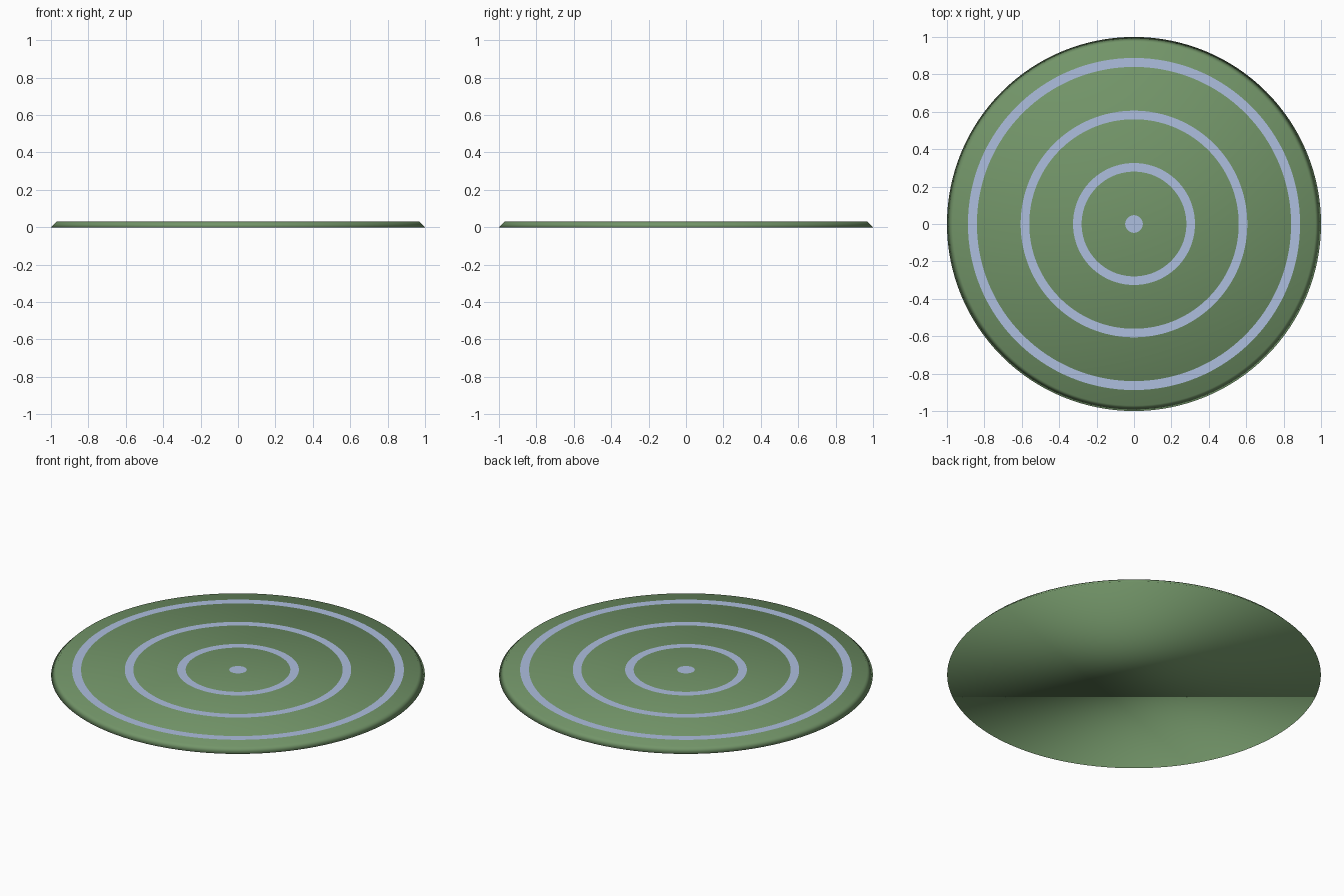
import bpy
import bmesh
from math import cos, sin, tau

if "Cube" in bpy.data.objects:
    bpy.data.objects.remove(bpy.data.objects["Cube"])

SIDES = 128
HEIGHT = 0.03


def material(name, rgb):
    mat = bpy.data.materials.new(name)
    mat.diffuse_color = (*rgb, 1)
    mat.use_nodes = True
    mat.node_tree.nodes["Principled BSDF"].inputs["Base Color"].default_value = mat.diffuse_color
    return mat


def add_object(name, bm, mat, smooth=False):
    mesh = bpy.data.meshes.new(name)
    for face in bm.faces:
        face.smooth = smooth
    bm.to_mesh(mesh)
    bm.free()
    mesh.materials.append(mat)
    obj = bpy.data.objects.new(name, mesh)
    bpy.context.collection.objects.link(obj)
    return obj


def circle(bm, radius, z):
    return [bm.verts.new((radius * cos(tau * i / SIDES), radius * sin(tau * i / SIDES), z))
            for i in range(SIDES)]


def bridge(bm, a, b):
    for i in range(SIDES):
        j = (i + 1) % SIDES
        bm.faces.new((a[i], a[j], b[j], b[i]))


green = material("green", (0.17, 0.30, 0.14))
pale_blue = material("pale_blue", (0.42, 0.52, 0.74))

# Disc with a sloping rim, smooth all over
bm = bmesh.new()
bottom, top = circle(bm, 1.0, 0), circle(bm, 0.97, HEIGHT)
bridge(bm, bottom, top)
bm.faces.new(top)
bm.faces.new(bottom[::-1])
add_object("disc", bm, green, smooth=True)

# Painted rings lying on the top face
for name, inner, outer in (("inner_ring", 0.28, 0.326),
                           ("middle_ring", 0.56, 0.606),
                           ("outer_ring", 0.84, 0.888)):
    bm = bmesh.new()
    bridge(bm, circle(bm, outer, HEIGHT + 0.001), circle(bm, inner, HEIGHT + 0.001))
    add_object(name, bm, pale_blue)

# Centre dot
bm = bmesh.new()
bm.faces.new(circle(bm, 0.047, HEIGHT + 0.001))
add_object("centre_dot", bm, pale_blue)
